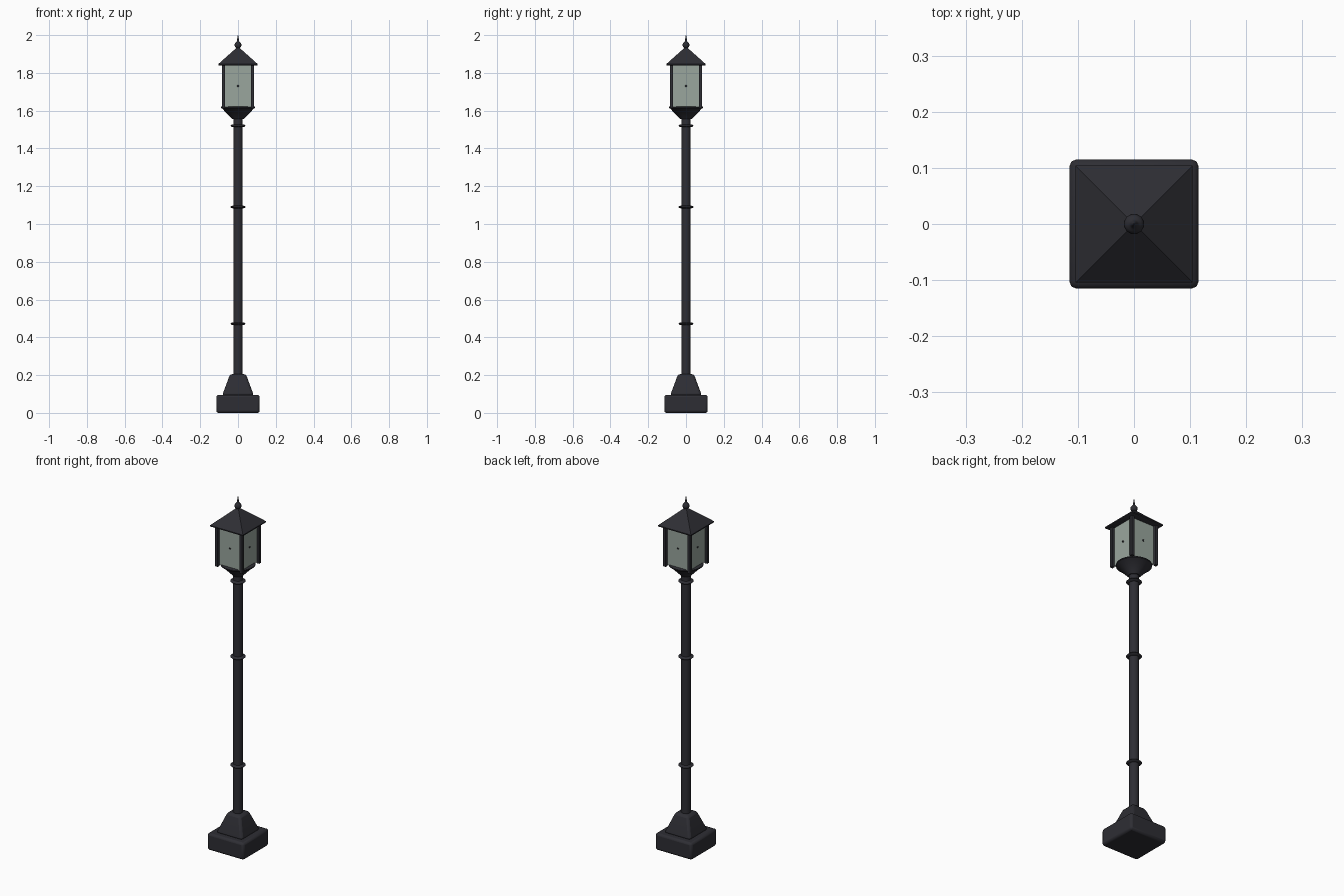
import bpy, bmesh, math
from mathutils import Matrix

cube = bpy.data.objects.get("Cube")
if cube:
    bpy.data.objects.remove(cube, do_unlink=True)


def material(name, rgb):
    m = bpy.data.materials.new(name)
    m.use_nodes = True
    color = (*rgb, 1)
    m.diffuse_color = color
    m.node_tree.nodes["Principled BSDF"].inputs["Base Color"].default_value = color
    return m


iron = material("dark iron", (0.027, 0.027, 0.034))
glass = material("frosted glass", (0.32, 0.38, 0.34))


def finish(name, bm, mat, bevel=0, segments=2):
    bmesh.ops.recalc_face_normals(bm, faces=bm.faces)
    mesh = bpy.data.meshes.new(name)
    bm.to_mesh(mesh)
    bm.free()
    mesh.materials.append(mat)
    ob = bpy.data.objects.new(name, mesh)
    bpy.context.collection.objects.link(ob)
    if bevel:
        mod = ob.modifiers.new("Bevel", "BEVEL")
        mod.width = bevel
        mod.segments = segments
    bpy.ops.object.select_all(action="DESELECT")
    ob.select_set(True)
    bpy.context.view_layer.objects.active = ob
    bpy.ops.object.shade_smooth_by_angle(angle=math.radians(35))
    return ob


def box(name, center, size, mat, bevel=0):
    bm = bmesh.new()
    bmesh.ops.create_cube(bm, size=1, matrix=Matrix.Translation(center) @ Matrix.Diagonal((*size, 1)))
    return finish(name, bm, mat, bevel)


def lathe(name, profile, mat, sides=32, turn=0, bevel=0):
    """Stack rings of (radius, z) around the z axis and cap both ends."""
    bm = bmesh.new()
    rings = []
    for r, z in profile:
        angles = [turn + math.tau * i / sides for i in range(sides)]
        rings.append([bm.verts.new((r * math.cos(a), r * math.sin(a), z)) for a in angles])
    for low, high in zip(rings, rings[1:]):
        for i in range(sides):
            j = (i + 1) % sides
            bm.faces.new((low[i], low[j], high[j], high[i]))
    bm.faces.new(rings[0])
    bm.faces.new(rings[-1])
    return finish(name, bm, mat, bevel)


def square(name, profile, mat, bevel=0):
    """Four-sided stack whose widths are half-sides."""
    return lathe(name, [(h * math.sqrt(2), z) for h, z in profile], mat, 4, math.pi / 4, bevel)


# Plinth and tapered pedestal
box("plinth", (0, 0, 0.048), (0.23, 0.23, 0.096), iron, 0.012)
square("pedestal", [(0.082, 0.09), (0.079, 0.105), (0.042, 0.205)], iron, 0.012)

# Pole with collars
lathe("pole", [(0.025, 0.19), (0.025, 1.57)], iron)
for i, z in enumerate((0.472, 1.09, 1.52)):
    lathe(f"collar_{i + 1}", [(0.024, z - 0.008), (0.035, z - 0.005), (0.04, z),
                              (0.035, z + 0.005), (0.024, z + 0.008)], iron)

# Round cup under the lantern
lathe("lantern_cup", [(0.03, 1.555), (0.036, 1.562), (0.085, 1.612), (0.091, 1.614),
                      (0.091, 1.62), (0.085, 1.623)], iron)

# Glass box, corner posts and knobs on each pane
box("lantern_glass", (0, 0, 1.732), (0.142, 0.142, 0.226), glass)
for i in range(4):
    a = i * math.pi / 2
    spin = Matrix.Rotation(a, 4, "Z")
    corner = spin @ Matrix.Translation((0.077, 0.077, 1.729))
    box(f"corner_post_{i + 1}", corner.translation, (0.018, 0.018, 0.234), iron, 0.002)
    bm = bmesh.new()
    bmesh.ops.create_uvsphere(bm, u_segments=12, v_segments=8, radius=0.005,
                              matrix=spin @ Matrix.Translation((0, -0.072, 1.73)))
    finish(f"pane_knob_{i + 1}", bm, iron)

# Pyramid roof with thin eaves
square("roof", [(0.098, 1.838), (0.104, 1.841), (0.104, 1.847), (0.01, 1.931)], iron)

# Finial: neck, ball and spike
ball = [(0.018 * math.cos(t), 1.947 + 0.018 * math.sin(t))
        for t in (math.radians(d) for d in range(-60, 61, 15))]
lathe("finial", [(0.016, 1.922), (0.012, 1.93)] + ball + [(0.006, 1.968), (0.001, 2.0)], iron, 24)
